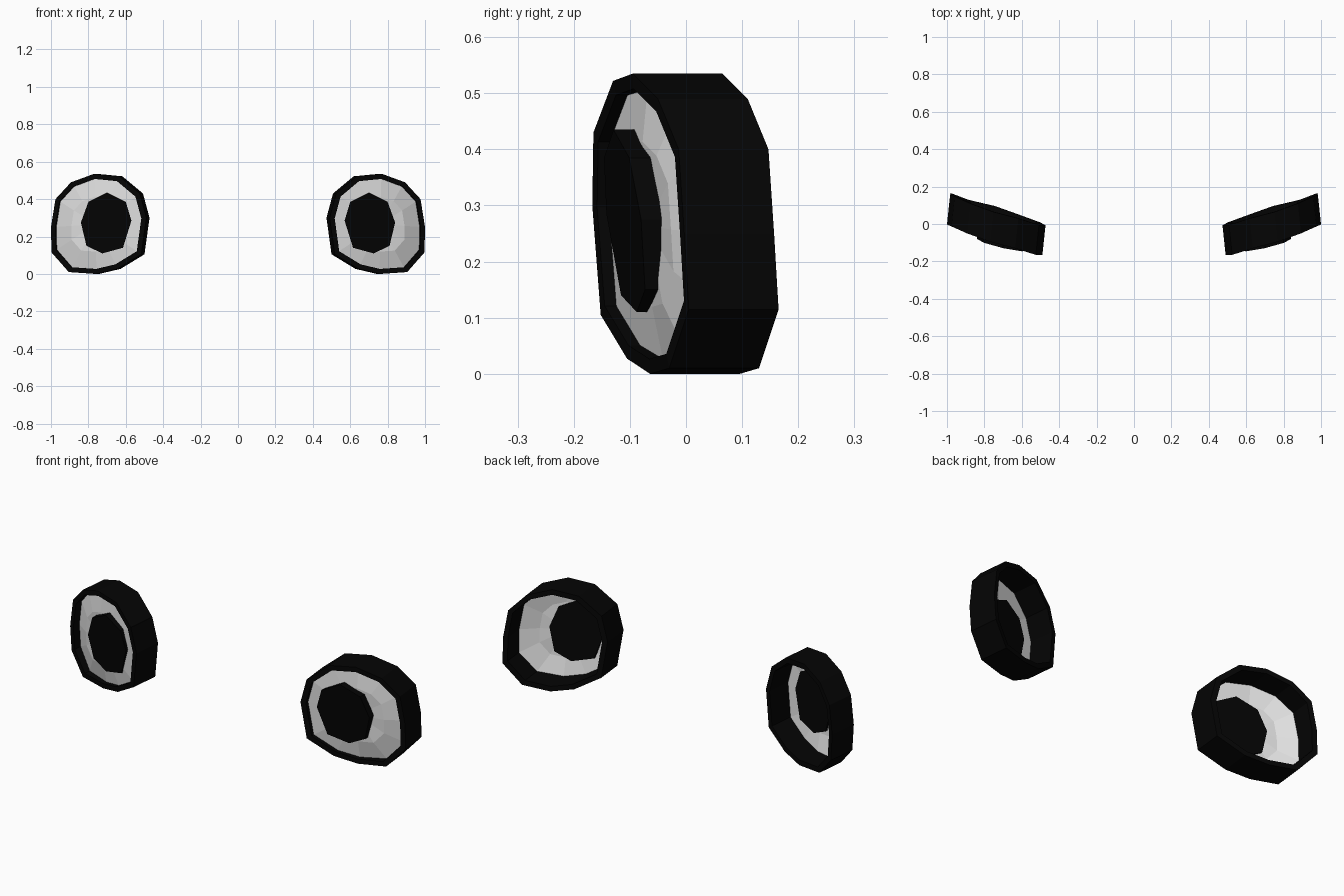
import bpy, bmesh
from mathutils import Vector

if "Cube" in bpy.data.objects:
    bpy.data.objects.remove(bpy.data.objects["Cube"])


def material(name, value):
    m = bpy.data.materials.new(name)
    m.diffuse_color = (value, value, value, 1)
    m.use_nodes = True
    m.node_tree.nodes["Principled BSDF"].inputs["Base Color"].default_value = m.diffuse_color
    return m


BLACK = material("black", 0.0013)
WHITE = material("off_white", 0.76)

# Front edge of the rim: an irregular, tilted twelve-sided outline
RIM = [Vector(p) for p in (
    (0.49, -0.167, 0.30), (0.525, -0.165, 0.43), (0.635, -0.13, 0.522),
    (0.77, -0.095, 0.535), (0.893, -0.05, 0.49), (0.976, -0.013, 0.40),
    (1.0, -0.003, 0.25), (0.997, 0.005, 0.115), (0.905, -0.03, 0.01),
    (0.76, -0.064, 0.0), (0.645, -0.105, 0.027), (0.517, -0.152, 0.105))]
# Pupil outline (x, z)
PUPIL = [(0.70, 0.435), (0.80, 0.385), (0.84, 0.275), (0.81, 0.15),
         (0.725, 0.11), (0.615, 0.14), (0.57, 0.285), (0.60, 0.385)]
DEPTH = Vector((-0.017, 0.16, 0))      # direction from front to back
CENTRE = sum(RIM, Vector()) / len(RIM)


def inset(loop, f):
    return [CENTRE + (p - CENTRE) * f for p in loop]


def shift(loop, t):
    return [p + DEPTH * t for p in loop]


def loft(name, loops, mat, side, closed):
    """Bridge equal loops; either close into a ring or cap both ends with fans."""
    bm = bmesh.new()
    rows = [[bm.verts.new((p.x * side, p.y, p.z)) for p in lp] for lp in loops]
    n = len(rows[0])
    pairs = list(zip(rows, rows[1:]))
    if closed:
        pairs.append((rows[-1], rows[0]))
    for a, b in pairs:
        for i in range(n):
            j = (i + 1) % n
            bm.faces.new((a[i], a[j], b[j], b[i]))
    if not closed:
        for row in (rows[0], rows[-1]):
            hub = bm.verts.new(sum((v.co for v in row), Vector()) / n)
            for i in range(n):
                bm.faces.new((row[i], row[(i + 1) % n], hub))
    bmesh.ops.recalc_face_normals(bm, faces=bm.faces[:])
    me = bpy.data.meshes.new(name)
    bm.to_mesh(me)
    bm.free()
    me.materials.append(mat)
    bpy.context.collection.objects.link(bpy.data.objects.new(name, me))


inner = inset(RIM, 0.9)
# Thin domed disc whose edge sits deeper towards the outer side
edge = [p + DEPTH * (0.13 + 0.6 * max(0, p.x - 0.72))
        for p in inset(RIM, 0.905)]
middle = shift(inset(RIM, 0.55), 0.07)
# Pupil front and back, each on its own tilted plane
pupil_front = [Vector((x, -0.08 - 0.225 * (0.84 - x) - 0.11 * (z - 0.275), z))
               for x, z in PUPIL]
pupil_back = [Vector((x, -0.034 - 0.31 * (0.84 - x) - 0.08 * (z - 0.275), z))
              for x, z in PUPIL]

for label, side in (("left", -1), ("right", 1)):
    # Open black tube around the eye
    loft(label + "_rim", [RIM, shift(RIM, 1), shift(inner, 1), inner],
         BLACK, side, True)
    # Pale domed disc just behind the front edge
    loft(label + "_eye_white",
         [middle, edge, shift(edge, 0.015), shift(middle, 0.015)],
         WHITE, side, False)
    # Pupil set through the disc, raised at the front
    loft(label + "_pupil", [pupil_front, pupil_back], BLACK, side, False)
